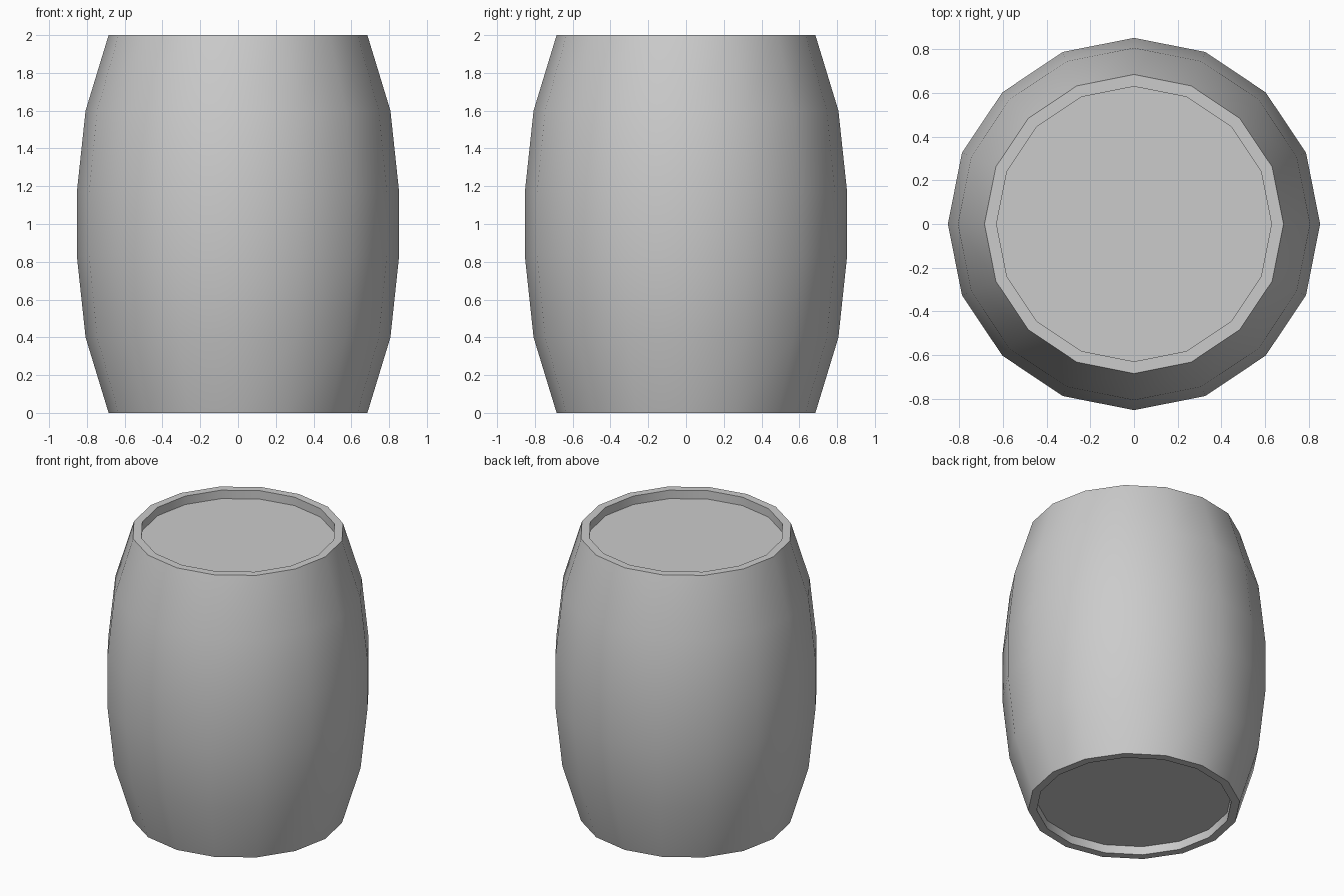
import bpy, bmesh, math

SIDES = 16
cube = bpy.data.objects.get("Cube")
if cube:
    bpy.data.objects.remove(cube, do_unlink=True)

# Plain grey for the whole barrel
grey = bpy.data.materials.new("plain_grey")
grey.use_nodes = True
colour = (0.6, 0.6, 0.6, 1)
grey.diffuse_color = colour
grey.node_tree.nodes["Principled BSDF"].inputs["Base Color"].default_value = colour

# Lower half of the (radius, height) outline, from recessed head to belly
lower = [(0.63, 0.06), (0.63, 0), (0.685, 0), (0.807, 0.4), (0.853, 0.83)]
outline = lower + [(r, 2 - z) for r, z in reversed(lower)]

# Spin the outline into rings, bridge them and close both heads
bm = bmesh.new()
rings = []
for r, z in outline:
    angles = [math.tau * i / SIDES for i in range(SIDES)]
    rings.append([bm.verts.new((r * math.cos(a), r * math.sin(a), z)) for a in angles])
for low, high in zip(rings, rings[1:]):
    for i in range(SIDES):
        j = (i + 1) % SIDES
        bm.faces.new((low[i], low[j], high[j], high[i]))
bm.faces.new(list(reversed(rings[0])))
bm.faces.new(rings[-1])
bmesh.ops.recalc_face_normals(bm, faces=bm.faces)

mesh = bpy.data.meshes.new("barrel")
bm.to_mesh(mesh)
bm.free()
mesh.materials.append(grey)
barrel = bpy.data.objects.new("barrel", mesh)
bpy.context.collection.objects.link(barrel)

# Smooth staves with crisp rims
bpy.ops.object.select_all(action='DESELECT')
barrel.select_set(True)
bpy.context.view_layer.objects.active = barrel
bpy.ops.object.shade_smooth_by_angle(angle=math.radians(30))
